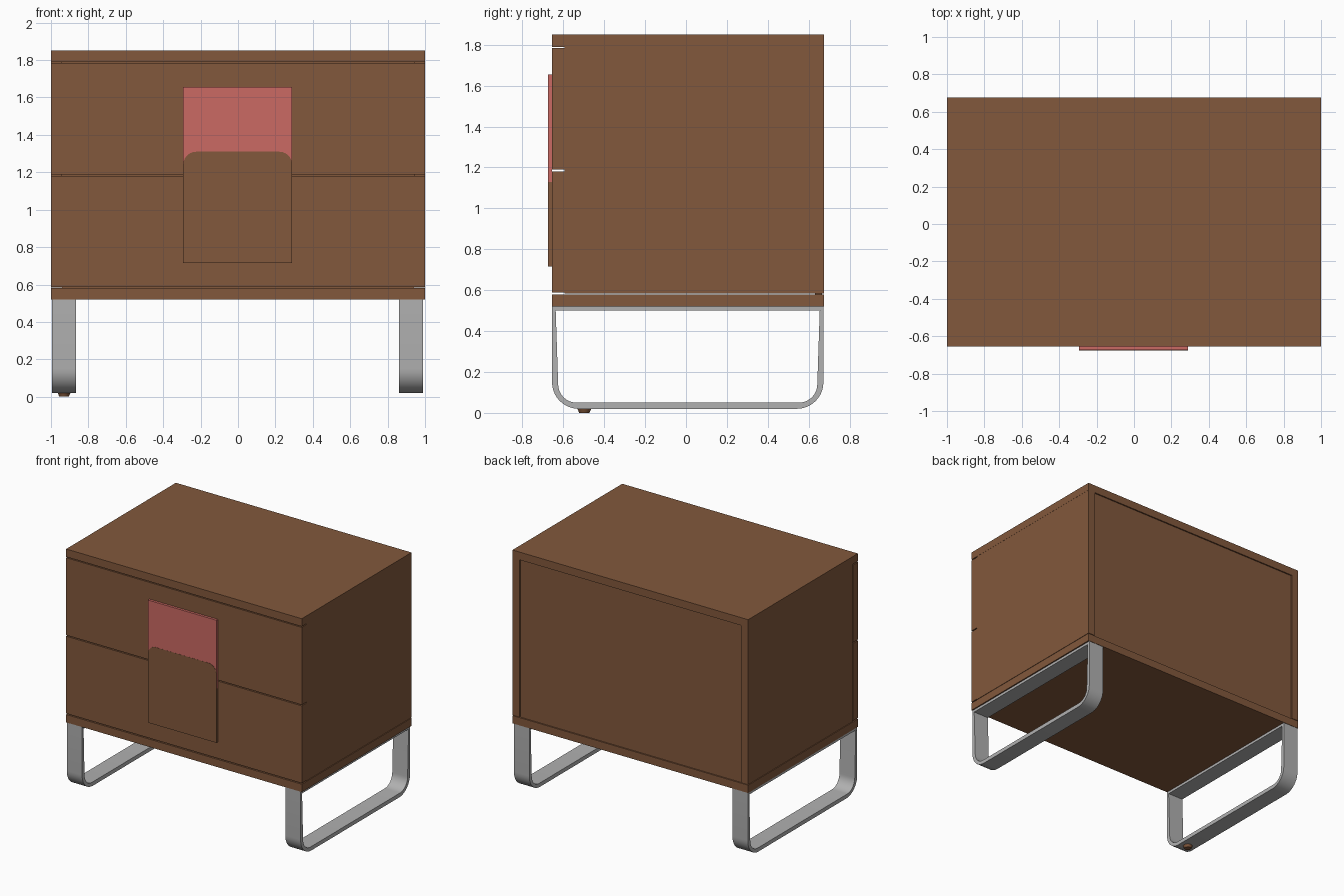
import bpy, bmesh, math

if "Cube" in bpy.data.objects:
    bpy.data.objects.remove(bpy.data.objects["Cube"])

def material(name, rgb):
    m = bpy.data.materials.new(name)
    m.diffuse_color = (*rgb, 1)
    m.use_nodes = True
    m.node_tree.nodes["Principled BSDF"].inputs["Base Color"].default_value = m.diffuse_color
    return m

WOOD = material("walnut brown", (0.223, 0.098, 0.045))
RED = material("coral red", (0.60, 0.142, 0.125))
METAL = material("grey metal", (0.44, 0.44, 0.44))

def finish(bm, name, mat, smooth=False):
    bmesh.ops.recalc_face_normals(bm, faces=bm.faces)
    me = bpy.data.meshes.new(name)
    bm.to_mesh(me)
    bm.free()
    me.materials.append(mat)
    ob = bpy.data.objects.new(name, me)
    bpy.context.collection.objects.link(ob)
    if smooth:
        bpy.ops.object.select_all(action='DESELECT')
        ob.select_set(True)
        bpy.context.view_layer.objects.active = ob
        bpy.ops.object.shade_smooth_by_angle(angle=math.radians(35))
    return ob

def box(name, mat, x, y, z):
    bm = bmesh.new()
    bmesh.ops.create_cube(bm, size=1)
    for v in bm.verts:
        v.co = [(a + b) / 2 + c * (b - a) for c, (a, b) in zip(v.co, (x, y, z))]
    return finish(bm, name, mat)

def arc(cx, cz, r, a0, a1, n=10):
    return [(cx + r * math.cos(math.radians(a0 + (a1 - a0) * i / n)),
             cz + r * math.sin(math.radians(a0 + (a1 - a0) * i / n))) for i in range(n + 1)]

# Cabinet carcass
F, B = -0.655, 0.675
box("top_panel", WOOD, (-1, 1), (F, B), (1.79, 1.85))
box("bottom_panel", WOOD, (-1, 1), (F, B), (0.52, 0.58))
for side, s in (("left", -1), ("right", 1)):
    box(side + "_side_panel", WOOD, sorted((s * 0.94, s * 0.999)), (-0.594, B), (0.584, 1.79))
box("back_panel", WOOD, (-0.94, 0.94), (0.63, B - 0.01), (0.58, 1.79))

# Drawer fronts
box("lower_drawer_front", WOOD, (-1, 1), (F, -0.595), (0.588, 1.181))
box("upper_drawer_front", WOOD, (-1, 1), (F, -0.595), (1.189, 1.783))

# Front plate: red upper part, wooden lower part with a rounded top tab
X0, X1 = -0.293, 0.29
box("red_plate", RED, (X0, X1), (-0.674, F), (1.13, 1.655))
box("wood_plate", WOOD, (X0, X1), (-0.674, F), (0.715, 1.13))
r = 0.07
outline = [(X0, 0.715), (X1, 0.715)] + arc(X1 - r, 1.31 - r, r, 0, 90) + arc(X0 + r, 1.31 - r, r, 90, 180)
bm = bmesh.new()
face = bm.faces.new([bm.verts.new((x, -0.675, z)) for x, z in outline])
ext = bmesh.ops.extrude_face_region(bm, geom=[face])
for v in [g for g in ext["geom"] if isinstance(g, bmesh.types.BMVert)]:
    v.co.y = -0.674
if face.is_valid is False or len(bm.faces) < len(outline) + 2:
    bmesh.ops.holes_fill(bm, edges=bm.edges)
finish(bm, "wood_tab", WOOD)

# Bent flat-bar sled legs: closed loop profile in y-z, extruded along x
outer = [(F, 0.52)] + arc(F + 0.13, 0.15, 0.13, 180, 270) + arc(0.672 - 0.13, 0.15, 0.13, 270, 360) + [(0.672, 0.52)]
inner = [(-0.637, 0.50)] + arc(-0.535, 0.14, 0.09, 180, 270) + arc(0.552, 0.14, 0.09, 270, 360) + [(0.654, 0.50)]

def sled_leg(name, x0, x1):
    bm = bmesh.new()
    loops = [[bm.verts.new((x, y, z)) for y, z in prof]
             for x, prof in ((x0, outer), (x1, outer), (x1, inner), (x0, inner))]
    n = len(outer)
    for k in range(4):
        a, b = loops[k], loops[(k + 1) % 4]
        for i in range(n):
            j = (i + 1) % n
            bm.faces.new((a[i], a[j], b[j], b[i]))
    finish(bm, name, METAL, True)

sled_leg("left_sled_leg", -0.995, -0.865)
sled_leg("right_sled_leg", 0.86, 0.99)

# Small tapered glide foot under the left leg
bm = bmesh.new()
bmesh.ops.create_cone(bm, cap_ends=True, segments=20, radius1=0.025, radius2=0.035, depth=0.022)
bmesh.ops.translate(bm, verts=bm.verts, vec=(-0.93, -0.497, 0.011))
finish(bm, "glide_foot", WOOD, True)
